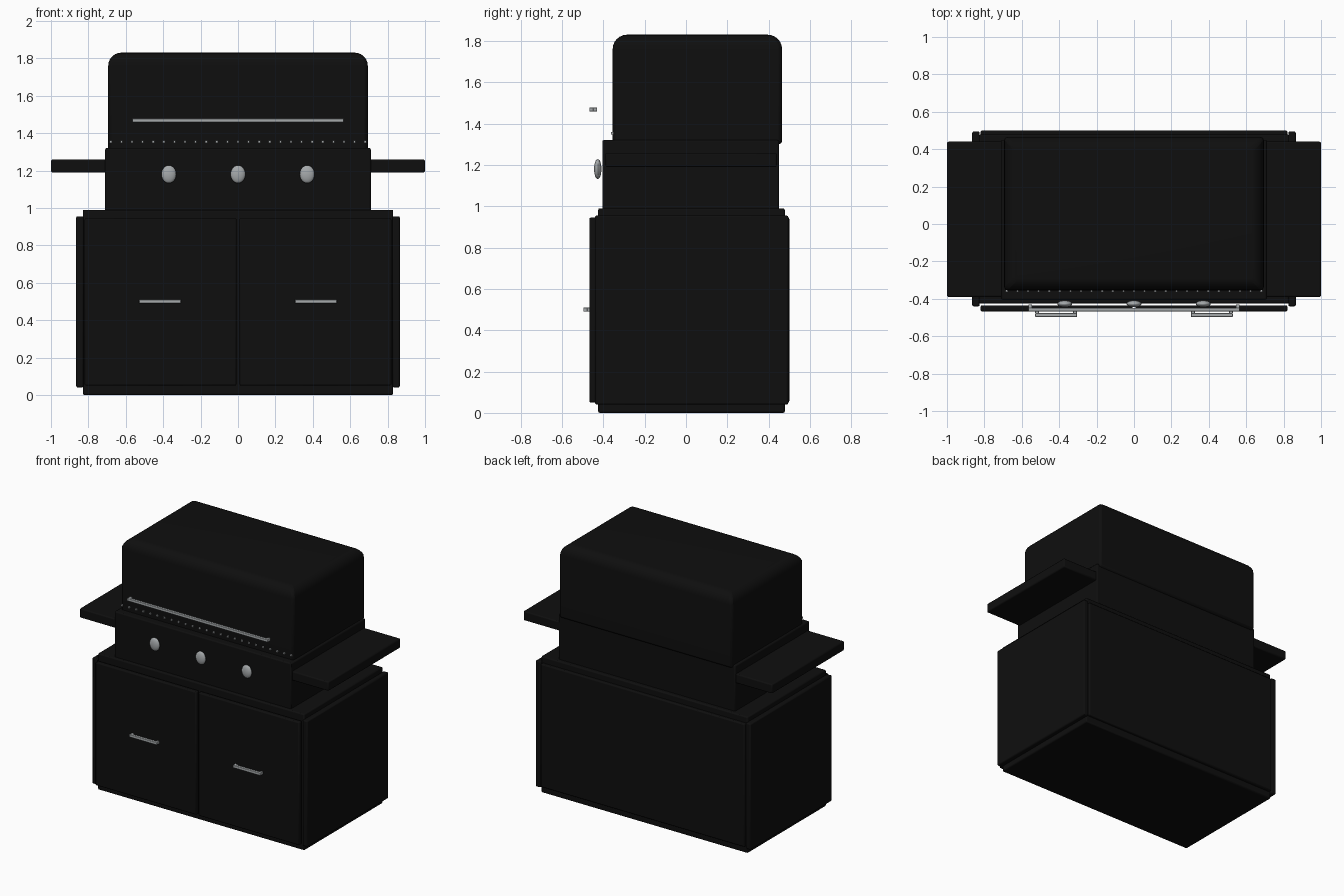
import bpy
import bmesh

cube = bpy.data.objects.get("Cube")
if cube:
    bpy.data.objects.remove(cube, do_unlink=True)


def make_material(name, color):
    mat = bpy.data.materials.new(name)
    mat.use_nodes = True
    mat.diffuse_color = color
    mat.node_tree.nodes["Principled BSDF"].inputs["Base Color"].default_value = color
    return mat


black = make_material("black enamel", (0.0045, 0.0045, 0.0045, 1))
steel = make_material("brushed steel", (0.38, 0.4, 0.41, 1))


def finish(name, bm, mat, bevel=0.0):
    """Turn a bmesh into a shaded object with softened edges."""
    mesh = bpy.data.meshes.new(name)
    bm.to_mesh(mesh)
    bm.free()
    mesh.materials.append(mat)
    obj = bpy.data.objects.new(name, mesh)
    bpy.context.collection.objects.link(obj)
    if bevel:
        mod = obj.modifiers.new("soft edges", "BEVEL")
        mod.width = bevel
        mod.segments = 2
        mod.limit_method = "ANGLE"
    bpy.ops.object.select_all(action="DESELECT")
    obj.select_set(True)
    bpy.context.view_layer.objects.active = obj
    bpy.ops.object.shade_smooth_by_angle()
    return obj


def add_box(bm, x, y, z):
    """Add a box from its (min, max) extents along each axis."""
    verts = bmesh.ops.create_cube(bm, size=1)["verts"]
    for v in verts:
        for axis, (low, high) in enumerate((x, y, z)):
            v.co[axis] = low if v.co[axis] < 0 else high


def box(name, x, y, z, mat=black, bevel=0.008):
    bm = bmesh.new()
    add_box(bm, x, y, z)
    return finish(name, bm, mat, bevel)


def handle(name, x, y, z, thick):
    """U-shaped handle: a front bar with a short post at each end."""
    bm = bmesh.new()
    zs = (z - thick / 2, z + thick / 2)
    bar_back = y[0] + thick
    add_box(bm, x, (y[0], bar_back), zs)
    for start in (x[0], x[1] - thick):
        add_box(bm, (start, start + thick), (bar_back - 0.002, y[1]), zs)
    return finish(name, bm, steel, 0.003)


# Cabinet
box("cabinet_body", (-0.83, 0.83), (-0.425, 0.478), (0, 0.99))
box("cabinet_back_panel", (-0.82, 0.82), (0.47, 0.5), (0.05, 0.945))

# Parts on both sides
for side, s in (("left", 1), ("right", -1)):
    def span(a, b):
        return tuple(sorted((s * a, s * b)))

    box(side + "_cabinet_panel", span(0.825, 0.865), (-0.44, 0.495), (0.04, 0.955))
    box(side + "_door", span(0.008, 0.82), (-0.468, -0.435), (0.05, 0.945))
    handle(side + "_door_handle", span(0.305, 0.528), (-0.497, -0.465), 0.5, 0.02)
    box(side + "_shelf", span(0.70, 1.0), (-0.39, 0.44), (1.19, 1.258))

# Firebox with control panel
box("firebox", (-0.71, 0.71), (-0.405, 0.45), (0.98, 1.32))

# Rounded hood
bm = bmesh.new()
add_box(bm, (-0.694, 0.694), (-0.355, 0.465), (1.3, 1.83))
top_edges = [e for e in bm.edges if all(v.co.z > 1.8 for v in e.verts)]
bmesh.ops.bevel(bm, geom=top_edges, offset=0.07, segments=6, profile=0.5,
                affect="EDGES", clamp_overlap=True)
finish("hood", bm, black, 0.015)
handle("hood_handle", (-0.565, 0.565), (-0.468, -0.43), 1.468, 0.02)

# Row of small studs along the lower edge of the hood
bm = bmesh.new()
count = 25
for i in range(count):
    x = -0.68 + 1.36 * i / (count - 1)
    add_box(bm, (x - 0.006, x + 0.006), (-0.364, -0.33), (1.348, 1.36))
finish("hood_studs", bm, steel)

# Control knobs
for label, x in (("right", -0.37), ("middle", 0), ("left", 0.37)):
    bm = bmesh.new()
    bmesh.ops.create_uvsphere(bm, u_segments=20, v_segments=12, radius=1)
    bmesh.ops.scale(bm, vec=(0.04, 0.018, 0.048), verts=bm.verts)
    bmesh.ops.translate(bm, vec=(x, -0.427, 1.18), verts=bm.verts)
    finish(label + "_knob", bm, steel)
